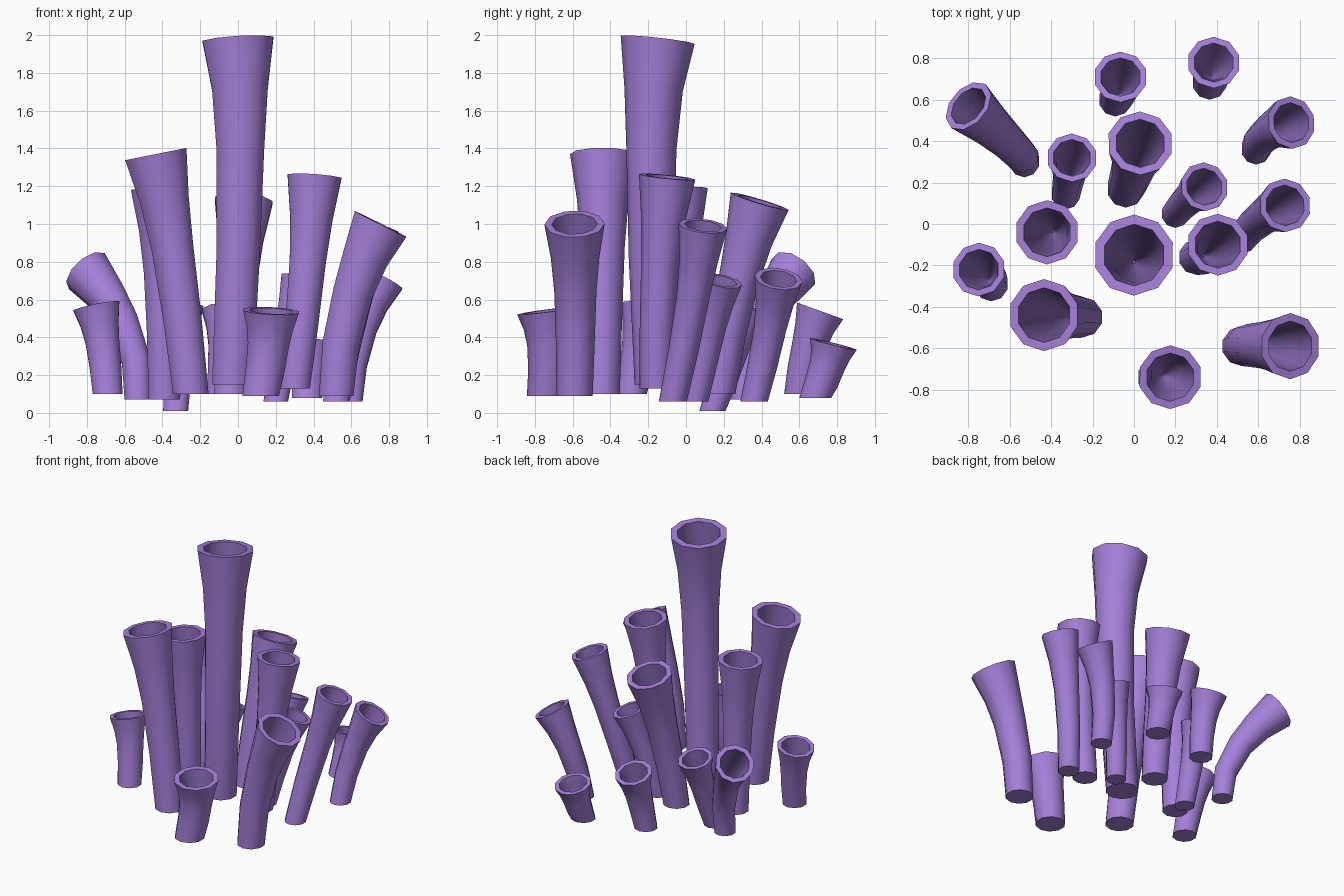
import bpy
import bmesh
import math
from mathutils import Vector

default_cube = bpy.data.objects.get("Cube")
if default_cube:
    bpy.data.objects.remove(default_cube, do_unlink=True)


def flat_material(name, colour):
    material = bpy.data.materials.new(name)
    material.use_nodes = True
    material.diffuse_color = colour
    material.node_tree.nodes["Principled BSDF"].inputs["Base Color"].default_value = colour
    return material


purple = flat_material("soft_purple", (0.37, 0.215, 0.69, 1))
deep_purple = flat_material("deep_purple", (0.23, 0.135, 0.43, 1))

SIDES = 10
UP = Vector((0, 0, 1))
# Position along the tube and amount of flare: outer wall
OUTER = [(0, 0), (0.3, 0.1), (0.6, 0.24), (0.8, 0.5), (1, 1)]
# Position along the tube and share of the rim radius: hollow
INNER = [(1, 0.76), (0.8, 0.58), (0.55, 0.42), (0.3, 0.04)]


def ring(bm, centre, direction, radius):
    """Ring of vertices square to the direction."""
    turn = UP.rotation_difference(direction)
    verts = []
    for i in range(SIDES):
        angle = math.tau * (i + 0.5) / SIDES
        offset = Vector((math.cos(angle), math.sin(angle), 0)) * radius
        verts.append(bm.verts.new(centre + turn @ offset))
    return verts


def grow_tube(name, foot, rim, radius, lean, base=0.57):
    """Flared hollow tube curving from a flat foot to a leaning rim."""
    foot, rim = Vector(foot), Vector(rim)
    reach = min((rim.z - foot.z) / 2, 0.6)
    bend = rim - Vector((lean[0], lean[1], 1)) * reach
    outer = [(t, base + (1 - base) * flare) for t, flare in OUTER]
    bm = bmesh.new()
    rings = []
    for t, share in outer + INNER:
        centre = foot.lerp(bend, t).lerp(bend.lerp(rim, t), t)
        direction = (bend - foot).lerp(rim - bend, t).normalized()
        rings.append(ring(bm, centre, direction if t else UP, radius * share))
    for level, (low, high) in enumerate(zip(rings, rings[1:])):
        for i in range(SIDES):
            j = (i + 1) % SIDES
            face = bm.faces.new((low[i], low[j], high[j], high[i]))
            # The hollow below the rim is deeper in colour
            face.material_index = int(level >= len(OUTER))
    bm.faces.new(rings[0][::-1])
    bm.faces.new(rings[-1]).material_index = 1
    bmesh.ops.recalc_face_normals(bm, faces=bm.faces[:])
    mesh = bpy.data.meshes.new(name)
    bm.to_mesh(mesh)
    bm.free()
    mesh.materials.append(purple)
    mesh.materials.append(deep_purple)
    tube = bpy.data.objects.new(name, mesh)
    bpy.context.collection.objects.link(tube)
    bpy.ops.object.select_all(action="DESELECT")
    tube.select_set(True)
    bpy.context.view_layer.objects.active = tube
    bpy.ops.object.shade_smooth_by_angle(angle=math.radians(40))


# Tall tubes in the middle
grow_tube("tallest_centre_tube", foot=(-0.03, -0.16, 0.15), rim=(0, -0.15, 1.975), radius=0.197, lean=(-0.06, 0.11))
grow_tube("tall_front_right_tube", foot=(-0.25, -0.45, 0.1), rim=(-0.435, -0.44, 1.37), radius=0.174, lean=(-0.2, 0))
grow_tube("tall_right_tube", foot=(-0.39, -0.03, 0.07), rim=(-0.42, -0.04, 1.19), radius=0.155, lean=(-0.06, 0))
grow_tube("tall_left_tube", foot=(0.3, -0.16, 0.13), rim=(0.405, -0.1, 1.25), radius=0.15, lean=(0.07, 0.1))
grow_tube("tall_back_tube", foot=(-0.04, 0.17, 0.1), rim=(0.03, 0.39, 1.12), radius=0.16, lean=(0.08, 0.3))

# Middle tubes leaning to the left side
grow_tube("bent_front_left_tube", foot=(0.52, -0.59, 0.09), rim=(0.755, -0.59, 1), radius=0.16, lean=(0.5, -0.02), base=0.6)
grow_tube("leaning_left_tube", foot=(0.52, -0.07, 0.06), rim=(0.73, 0.09, 0.99), radius=0.13, lean=(0.3, 0.12))
grow_tube("bent_back_left_tube", foot=(0.59, 0.36, 0.06), rim=(0.76, 0.49, 0.71), radius=0.128, lean=(0.5, 0.15))
grow_tube("slim_inner_left_tube", foot=(0.2, 0.05, 0.06), rim=(0.34, 0.18, 0.7), radius=0.12, lean=(0.3, 0.2))

# Short tubes around the edge
grow_tube("short_front_tube", foot=(0.12, -0.74, 0.09), rim=(0.175, -0.74, 0.54), radius=0.155, lean=(0.05, -0.13), base=0.66)
grow_tube("short_back_left_tube", foot=(0.365, 0.685, 0.08), rim=(0.385, 0.78, 0.365), radius=0.128, lean=(0.05, 0.25), base=0.66)
grow_tube("short_back_tube", foot=(-0.09, 0.6, 0.1), rim=(-0.065, 0.71, 0.54), radius=0.13, lean=(0, 0.36), base=0.62)
grow_tube("short_inner_right_tube", foot=(-0.33, 0.14, 0.01), rim=(-0.3, 0.32, 0.56), radius=0.122, lean=(0.05, 0.3))
grow_tube("short_right_tube", foot=(-0.69, -0.29, 0.1), rim=(-0.75, -0.22, 0.565), radius=0.13, lean=(-0.2, 0.1), base=0.64)
grow_tube("curled_back_right_tube", foot=(-0.53, 0.3, 0.07), rim=(-0.8, 0.57, 0.75), radius=0.135, lean=(-0.9, 0.78), base=0.55)
